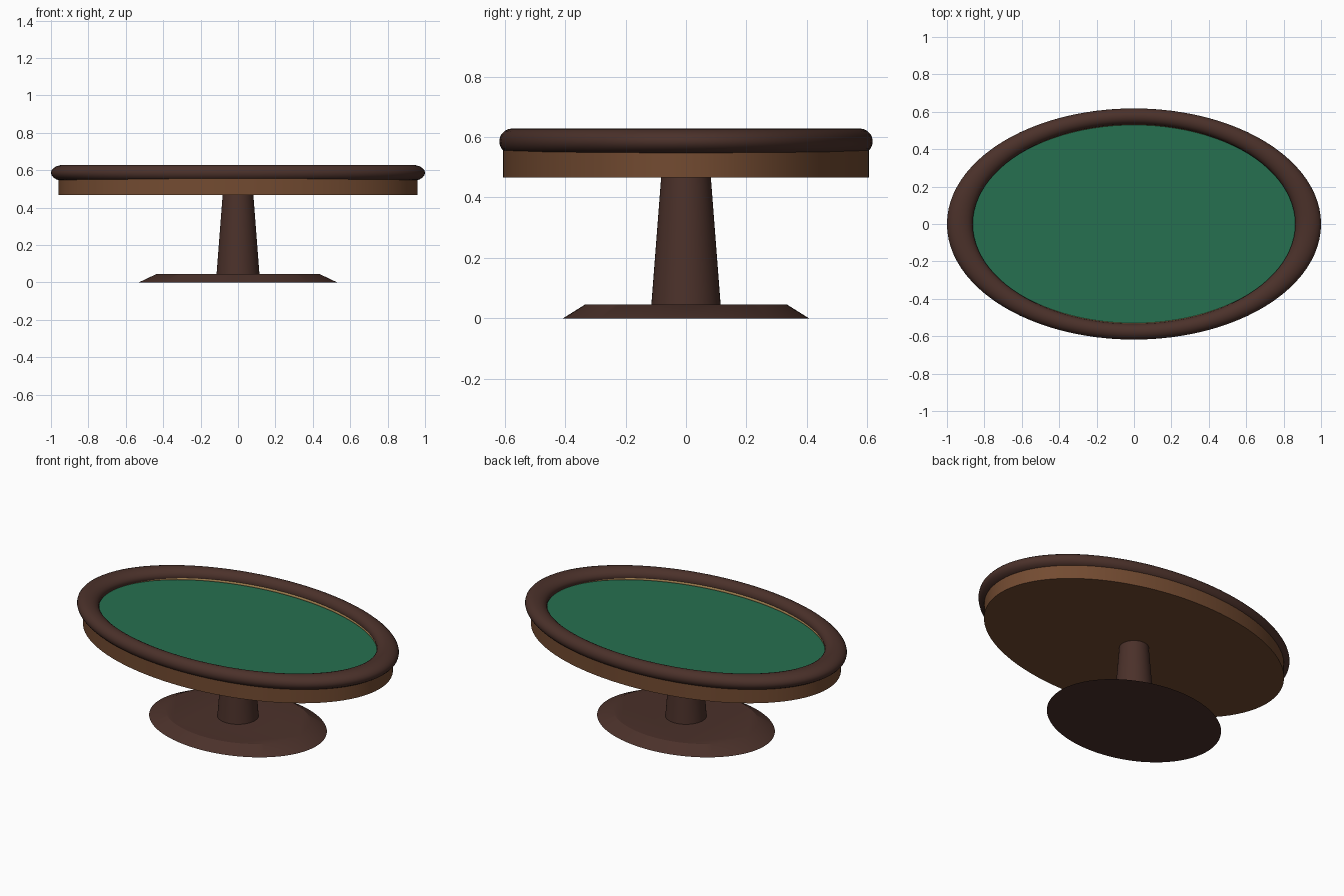
import bpy
import bmesh
from math import cos, sin, tau

cube = bpy.data.objects.get("Cube")
if cube:
    bpy.data.objects.remove(cube, do_unlink=True)


def material(name, rgb):
    """Flat material from 0-255 sRGB values."""
    linear = [((c / 255 + 0.055) / 1.055) ** 2.4 for c in rgb] + [1.0]
    mat = bpy.data.materials.new(name)
    mat.use_nodes = True
    mat.diffuse_color = linear
    bsdf = mat.node_tree.nodes["Principled BSDF"]
    bsdf.inputs["Base Color"].default_value = linear
    bsdf.inputs["Roughness"].default_value = 0.8
    return mat


dark_wood = material("dark wood", (75, 49, 42))
warm_wood = material("warm wood", (115, 75, 49))
green_felt = material("green felt", (38, 112, 80))
tan_trim = material("tan trim", (176, 140, 88))


def oval_solid(name, bottom, top, z0, z1, mat, segments=96):
    """Capped oval frustum; bottom and top are (x radius, y radius)."""
    bm = bmesh.new()
    rings = []
    for (rx, ry), z in ((bottom, z0), (top, z1)):
        rings.append([bm.verts.new((rx * cos(tau * i / segments),
                                    ry * sin(tau * i / segments), z))
                      for i in range(segments)])
    low, high = rings
    for i in range(segments):
        j = (i + 1) % segments
        bm.faces.new((low[i], low[j], high[j], high[i]))
    bm.faces.new(low[::-1])
    bm.faces.new(high)
    mesh = bpy.data.meshes.new(name)
    bm.to_mesh(mesh)
    bm.free()
    mesh.materials.append(mat)
    obj = bpy.data.objects.new(name, mesh)
    bpy.context.collection.objects.link(obj)
    bpy.ops.object.select_all(action='DESELECT')
    obj.select_set(True)
    bpy.context.view_layer.objects.active = obj
    bpy.ops.object.shade_smooth_by_angle(angle=0.5)


def oval_ring(name, radius, tube, squash, z, mat, sides):
    """Torus flattened by squash = (y factor, z factor)."""
    bpy.ops.mesh.primitive_torus_add(
        major_segments=96, minor_segments=sides, major_radius=radius,
        minor_radius=tube, location=(0, 0, z))
    ring = bpy.context.object
    ring.name = name
    ring.scale = (1, *squash)
    bpy.ops.object.transform_apply(location=False, rotation=False, scale=True)
    ring.data.materials.append(mat)
    bpy.ops.object.shade_smooth_by_angle(angle=0.9)


# Pedestal
oval_solid("base", (0.53, 0.407), (0.435, 0.335), 0, 0.045, dark_wood)
oval_solid("column", (0.115, 0.115), (0.082, 0.082), 0.04, 0.47, dark_wood, 48)

# Table body and playing surface
body = (0.96, 0.605)
oval_solid("table_body", body, body, 0.466, 0.56, warm_wood)
oval_solid("felt", (0.88, 0.538), (0.88, 0.538), 0.56, 0.568, green_felt)

# Trim line around the felt and padded rail around the edge
oval_ring("trim", 0.876, 0.009, (0.611, 1), 0.573, tan_trim, 12)
oval_ring("padded_rail", 0.931, 0.069, (0.618, 0.618), 0.5855, dark_wood, 20)
